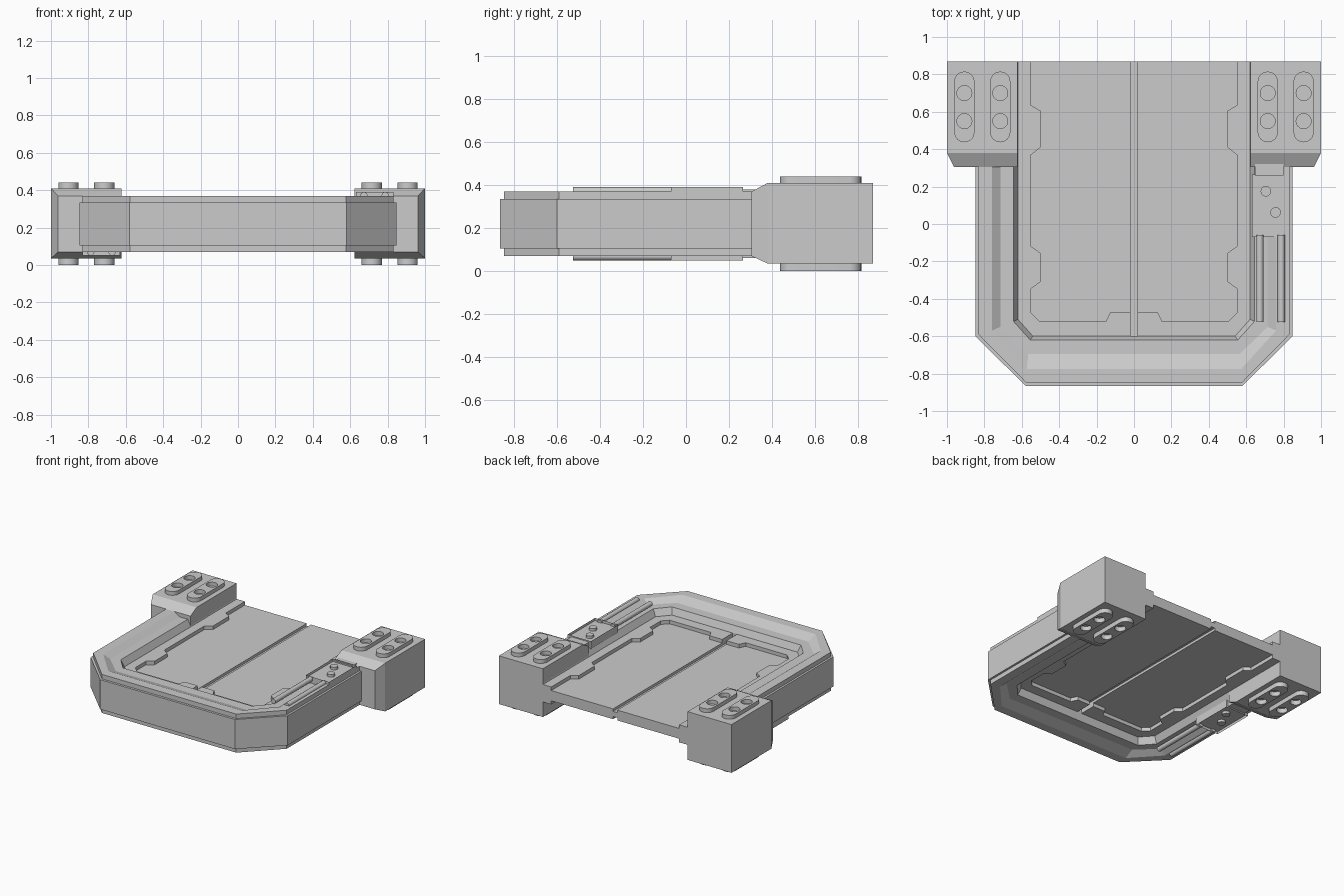
import bpy, bmesh
from math import pi, sin, cos
from mathutils import Matrix, Vector

if "Cube" in bpy.data.objects:
    bpy.data.objects.remove(bpy.data.objects["Cube"])

MID = 0.22   # mid height: the underside repeats the top, turned about y
BACK = 0.87
FLIP = Matrix.Translation((0, 0, MID)) @ Matrix.Rotation(pi, 4, 'Y') @ Matrix.Translation((0, 0, -MID))


def add(name, bm, smooth=False):
    bmesh.ops.recalc_face_normals(bm, faces=bm.faces)
    me = bpy.data.meshes.new(name)
    bm.to_mesh(me)
    bm.free()
    ob = bpy.data.objects.new(name, me)
    bpy.context.collection.objects.link(ob)
    if smooth:
        bpy.ops.object.select_all(action='DESELECT')
        ob.select_set(True)
        bpy.context.view_layer.objects.active = ob
        bpy.ops.object.shade_smooth_by_angle()
    return ob


def loft_bm(rings):
    bm = bmesh.new()
    vs = [[bm.verts.new(p) for p in r] for r in rings]
    n = len(rings[0])
    for a, b in zip(vs, vs[1:]):
        for i in range(n):
            j = (i + 1) % n
            bm.faces.new((a[i], a[j], b[j], b[i]))
    bm.faces.new(vs[0])
    bm.faces.new(vs[-1])
    return bm


def prism(name, pts, z0, z1, smooth=False):
    return add(name, loft_bm([[(x, y, z) for x, y in pts] for z in (z0, z1)]), smooth)


def rect(x0, x1, y0, y1):
    return [(x0, y0), (x1, y0), (x1, y1), (x0, y1)]


def circle(x, y, r, n=24):
    return [(x + r * cos(2 * pi * i / n), y + r * sin(2 * pi * i / n)) for i in range(n)]


def flipped(ob):
    c = ob.copy()
    c.name = ob.name + "_underside"
    c.matrix_world = FLIP @ ob.matrix_world
    bpy.context.collection.objects.link(c)


# U-shaped stepped frame: each row is side x, chamfer y, chamfer x, front y, height
top = [(.848, .60, .58, .865, .335), (.832, .59, .578, .847, .335), (.832, .59, .578, .847, .37),
       (.76, .57, .573, .775, .37), (.715, .55, .565, .695, .34), (.645, .52, .555, .62, .34),
       (.62, .51, .54, .60, .29)]
section = top + [r[:4] + (2 * MID - r[4],) for r in reversed(top)]
half = [[(X, BACK, z) for X, yc, xc, Y, z in section],
        [(X, -yc, z) for X, yc, xc, Y, z in section],
        [(xc, -Y, z) for X, yc, xc, Y, z in section]]
other = [[(-x, y, z) for x, y, z in ring] for ring in reversed(half)]
add("door_frame", loft_bm(half + other))

# Door panel halves, their notched borders, and the thin core behind the seam
border = [(.018, -.60), (.54, -.60), (.62, -.51), (.62, BACK), (.55, BACK), (.55, .635), (.50, .605),
          (.50, .41), (.55, .37), (.55, -.12), (.50, -.155), (.50, -.31), (.55, -.345),
          (.55, -.475), (.505, -.52), (.15, -.52), (.125, -.47), (.018, -.47)]
panel = [(.018, -.599), (.53, -.599), (.61, -.51), (.61, BACK), (.018, BACK)]
prism("seam_core", rect(-.02, .02, -.60, BACK), .20, .24)

for s, side in ((1, "right"), (-1, "left")):
    prism(side + "_panel", [(s * x, y) for x, y in panel], .18, .26)
    prism(side + "_border", [(s * x, y) for x, y in border], .152, .288)

    # Corner block with a tapered front
    rings = []
    for y, x1, z0, z1 in ((BACK, 1, .035, .41), (.38, 1, .035, .41), (.305, .963, .07, .37)):
        rings.append([(s * .622, y, z0), (s * x1, y, z0), (s * x1, y, z1), (s * .622, y, z1)])
    add(side + "_corner_block", loft_bm(rings))

    # Rounded pads with two round holes
    for i, cx in enumerate((.715, .907)):
        r, n = .054, 12
        arc = [(r * cos(pi * k / n), r * sin(pi * k / n)) for k in range(n + 1)]
        outline = ([(s * cx + x, .815 - r + y) for x, y in arc] +
                   [(s * cx - x, .437 + r - y) for x, y in arc])
        cu = bpy.data.curves.new("pad", 'CURVE')
        cu.dimensions = '2D'
        cu.fill_mode = 'BOTH'
        cu.extrude = .0175
        for loop in (outline, circle(s * cx, .70, .04), circle(s * cx, .55, .04)):
            sp = cu.splines.new('POLY')
            sp.points.add(len(loop) - 1)
            for p, (x, y) in zip(sp.points, loop):
                p.co = (x, y, 0, 1)
            sp.use_cyclic_u = True
        ob = bpy.data.objects.new(f"{side}_pad_{i + 1}", cu)
        bpy.context.collection.objects.link(ob)
        ob.location.z = .4225
        bpy.context.view_layer.update()
        flipped(ob)

# Control box with a recessed face, buttons, neck and two rods
bm = loft_bm([[(x, y, z) for x, y in rect(.632, .832, -.07, .265)] for z in (.33, .39)])
bm.faces.ensure_lookup_table()
face = max(bm.faces, key=lambda f: f.calc_center_median().z)
bmesh.ops.inset_region(bm, faces=[face], thickness=.036)
bmesh.ops.translate(bm, verts=face.verts, vec=(0, 0, -.02))
parts = [add("control_box", bm)]
for x, y in ((.705, .175), (.757, .062)):
    parts.append(prism("button", circle(x, y, .028), .365, .39, True))
parts.append(prism("control_neck", rect(.648, .80, .26, .32), .33, .38))
for x in (.673, .787):
    ends = [[(px, y, pz) for px, pz in circle(x, .371, .019, 16)] for y in (-.525, -.06)]
    parts.append(add("rod", loft_bm(ends), True))
for ob in parts:
    flipped(ob)
